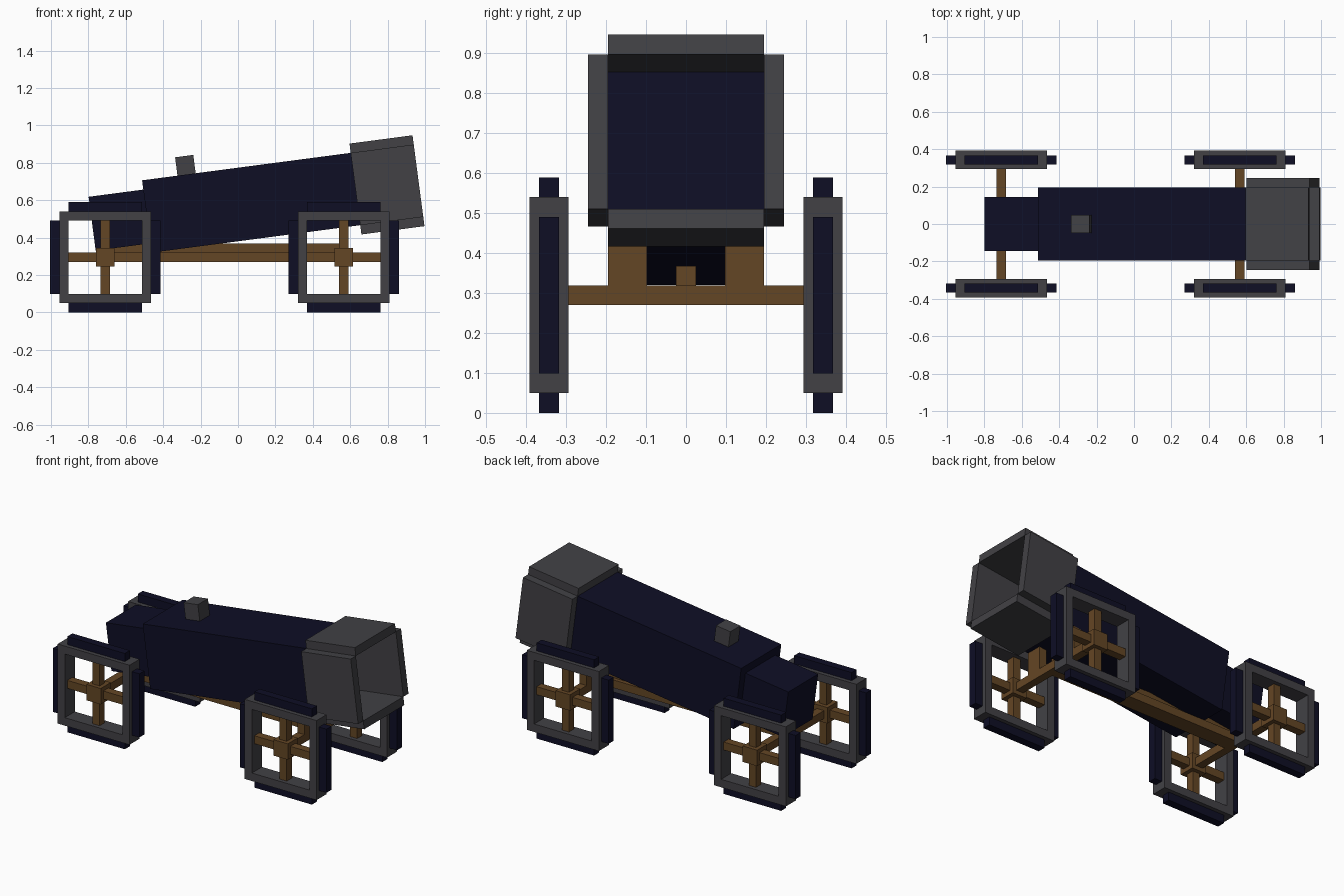
import bpy, math
from mathutils import Matrix, Vector

if "Cube" in bpy.data.objects:
    bpy.data.objects.remove(bpy.data.objects["Cube"])


def material(name, color):
    m = bpy.data.materials.new(name)
    m.diffuse_color = (*color, 1)
    m.use_nodes = True
    m.node_tree.nodes["Principled BSDF"].inputs["Base Color"].default_value = m.diffuse_color
    return m


NAVY = material("dark navy iron", (0.0044, 0.0044, 0.0185))
GRAY = material("gray metal", (0.054, 0.053, 0.060))
WOOD = material("brown wood", (0.127, 0.061, 0.018))


def box(name, mat, x, y, z, frame=Matrix()):
    """Box from (min, max) ranges, placed in an optional tilted frame."""
    lo, hi = zip(x, y, z)
    bpy.ops.mesh.primitive_cube_add(size=1)
    ob = bpy.context.object
    ob.name = name
    size = Vector(hi) - Vector(lo)
    mid = (Vector(hi) + Vector(lo)) / 2
    ob.data.transform(Matrix.Translation(mid) @ Matrix.Diagonal((*size, 1)))
    ob.matrix_world = frame
    ob.data.materials.append(mat)
    return ob


# Tilted barrel frame: origin at the middle of the barrel's front end
tilt = Matrix.Translation((0.628, 0, 0.66)) @ Matrix.Rotation(math.radians(-7.5), 4, 'Y')
R, T = 0.195, 0.245
box("barrel", NAVY, (-1.125, 0), (-R, R), (-R, R), tilt)
box("breech", NAVY, (-1.42, -1.125), (-0.145, 0.145), (-0.145, 0.145), tilt)
box("sight_block", GRAY, (-0.934, -0.836), (-0.049, 0.049), (R, 0.294), tilt)

# Open muzzle made from four panels
for s, side in ((1, "upper"), (-1, "lower")):
    box(f"muzzle_{side}_panel", GRAY, (0, 0.34), (-R, R), sorted((s * R, s * T)), tilt)
for s, side in ((1, "left"), (-1, "right")):
    box(f"muzzle_{side}_panel", GRAY, (0, 0.34), sorted((s * R, s * T)), (-R, R), tilt)

# Undercarriage
AXLES = {"rear": -0.71, "front": 0.565}
CZ = 0.295
H = 0.0245
box("chassis_plank", WOOD, (-0.71, 0.565), (-0.049, 0.049), (CZ - H, CZ + H))
box("chassis_beam", WOOD, (-0.71, 0.565), (-H, H), (CZ + H, 0.368))
for s, side in ((1, "left"), (-1, "right")):
    box(f"barrel_support_{side}", WOOD, (0.565 - H, 0.565 + H),
        sorted((s * 0.098, s * R)), (CZ + H, 0.46))


def wheel(name, cx, cy):
    """Square wheel: rim, four tread plates, cross spokes and hub."""
    f = Matrix.Translation((cx, cy, CZ))
    wide, thin = (-0.049, 0.049), (-H, H)
    for s in (1, -1):
        edge = sorted((s * 0.196, s * 0.245))
        plate = sorted((s * 0.245, s * 0.295))
        box(name + "_rim_bar", GRAY, (-0.245, 0.245), wide, edge, f)
        box(name + "_rim_post", GRAY, edge, wide, (-0.196, 0.196), f)
        box(name + "_tread", NAVY, (-0.196, 0.196), thin, plate, f)
        box(name + "_tread", NAVY, plate, thin, (-0.196, 0.196), f)
    box(name + "_spoke_level", WOOD, (-0.196, 0.196), thin, thin, f)
    box(name + "_spoke_upright", WOOD, thin, thin, (-0.196, 0.196), f)
    box(name + "_hub", WOOD, wide, wide, wide, f)


for end, cx in AXLES.items():
    box(f"{end}_axle", WOOD, (cx - H, cx + H), (-0.32, 0.32), (CZ - H, CZ + H))
    for cy, side in ((0.343, "left"), (-0.343, "right")):
        wheel(f"{end}_{side}_wheel", cx, cy)
